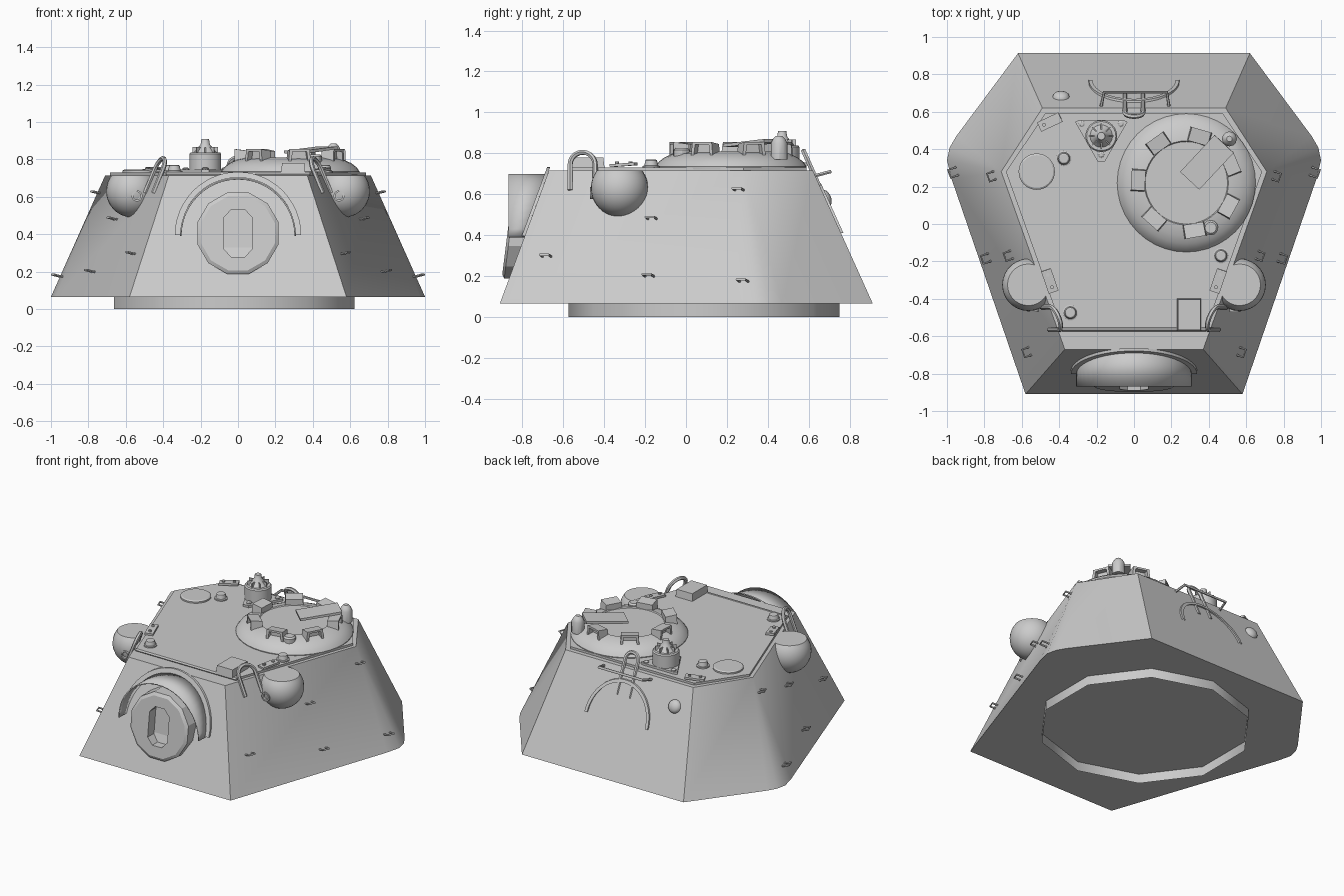
import bpy, bmesh
from math import sin, cos, pi, radians, asin
from mathutils import Vector as V, Matrix as M

if "Cube" in bpy.data.objects:
    bpy.data.objects.remove(bpy.data.objects["Cube"])


def finish(ob, angle=30):
    bpy.ops.object.select_all(action='DESELECT')
    ob.select_set(True)
    bpy.context.view_layer.objects.active = ob
    bpy.ops.object.shade_smooth_by_angle(angle=radians(angle))
    return ob


def skin(name, loops, caps=(True, True), closed=True, mat=M(), angle=30):
    """Bridge equal-length point loops into one surface."""
    bm = bmesh.new()
    rows = [[bm.verts.new(mat @ V(p)) for p in l] for l in loops]
    n = len(rows[0])
    for a, b in zip(rows, rows[1:]):
        for i in range(n if closed else n - 1):
            j = (i + 1) % n
            bm.faces.new((a[i], a[j], b[j], b[i]))
    for use, row in zip(caps, (rows[0], rows[-1])):
        if use:
            bm.faces.new(row)
    bmesh.ops.recalc_face_normals(bm, faces=bm.faces)
    me = bpy.data.meshes.new(name)
    bm.to_mesh(me)
    bm.free()
    ob = bpy.data.objects.new(name, me)
    bpy.context.collection.objects.link(ob)
    return finish(ob, angle)


def lathe(name, profile, loc, n=24, mat=M(), caps=(True, True)):
    loops = [[(r * cos(2 * pi * i / n), r * sin(2 * pi * i / n), z) for i in range(n)] for r, z in profile]
    return skin(name, loops, caps, mat=M.Translation(loc) @ mat)


def prism(name, outline, z0, z1, mat=M(), inset=1.0):
    return skin(name, [[(x, y, z0) for x, y in outline], [(x * inset, y * inset, z1) for x, y in outline]], mat=mat)


def box(name, size, loc, rz=0, tilt=0, inset=1.0):
    x, y, z = (s / 2 for s in size)
    mat = M.Translation(loc) @ M.Rotation(radians(rz), 4, 'Z') @ M.Rotation(radians(tilt), 4, 'X')
    return prism(name, [(-x, -y), (x, -y), (x, y), (-x, y)], -z, z, mat, inset)


def rod(name, pts, r):
    cu = bpy.data.curves.new(name, 'CURVE')
    cu.dimensions, cu.bevel_depth, cu.bevel_resolution, cu.use_fill_caps = '3D', r, 1, True
    sp = cu.splines.new('POLY')
    sp.points.add(len(pts) - 1)
    for q, p in zip(sp.points, pts):
        q.co = (*p, 1)
    ob = bpy.data.objects.new(name, cu)
    bpy.context.collection.objects.link(ob)
    bpy.ops.object.select_all(action='DESELECT')
    ob.select_set(True)
    bpy.context.view_layer.objects.active = ob
    bpy.ops.object.convert(target='MESH')
    finish(bpy.context.object, 50)


def loop_handle(name, base, top, across, w, r):
    base, top, across = V(base), V(top), V(across).normalized()
    up = (top - base).normalized()
    mid = top - up * w
    arc = [mid + across * w * cos(pi * i / 10) + up * w * sin(pi * i / 10) for i in range(11)]
    rod(name, [base + across * w] + arc + [base - across * w], r)


def sym(half):
    return half + [(-x, y) for x, y in reversed(half)]


def front_y(z): return -.91 + .369 * (z - .065)
def rear_y(z): return .913 - .451 * (z - .065)
def side_x(y, z): return .904 + .356 * y - .452 * (z - .065)


# Sloped hull: several bottom corner points converge on one roof corner, then clean up
bot = sym([(.58, -.91), (.975, .24), (1, .34), (.985, .41), (.95, .47), (.62, .913)])
c = (.71, .28)
top = sym([(.37, -.67), c, c, c, c, (.49, .62)])
body = skin("armour_body", [[(x, y, .065) for x, y in bot], [(x, y, .715) for x, y in top]])
bm = bmesh.new()
bm.from_mesh(body.data)
bmesh.ops.remove_doubles(bm, verts=bm.verts, dist=.0005)
bmesh.ops.recalc_face_normals(bm, faces=bm.faces)
bm.to_mesh(body.data)
bm.free()
prism("roof_plate", sym([(.385, -.56), (.685, .28), (.475, .59)]), .71, .73)
rod("roof_front_weld", [(-.385, -.562, .722), (.385, -.562, .722)], .012)

# Open base ring
ring = [(-.02 + .676 * cos(2 * pi * i / 10 + pi / 2), .087 + .662 * sin(2 * pi * i / 10 + pi / 2)) for i in range(10)]
skin("base_ring", [[(x, y, z) for x, y in ring] for z in (0, .067)], (False, False), angle=40)

# Gun mount: arched hood, weld flange and slotted disc
arc = [(cos(pi * i / 24), sin(pi * i / 24)) for i in range(25)]
def arch(r, zc, fy): return [(r * a, fy(zc + r * b), zc + r * b) for a, b in arc]
hood = skin("mount_hood", [arch(.31, .39, lambda z: -.868), arch(.31, .39, lambda z: front_y(z) + .01)],
            (False, False), closed=False)
hood.modifiers.new("thickness", 'SOLIDIFY').thickness = .008


def flange(name, r0, r1, zc, fy, out):
    o = lambda z: fy(z) + out
    skin(name, [arch(r0, zc, fy), arch(r0, zc, o), arch(r1, zc, o), arch(r1, zc, fy)], (False, False), closed=False)


flange("hood_flange", .308, .338, .395, front_y, -.015)
flange("rear_arch_weld", .222, .242, .41, rear_y, .012)
face_y = lambda z: -.9 + .125 * (z - .19)
def disc(r, fy): return [(r * cos(radians(15 + 30 * i)), fy(.405 + r * sin(radians(15 + 30 * i))),
                          .405 + r * sin(radians(15 + 30 * i))) for i in range(12)]
q = [(.075, .03), (.075, .085), (.035, .128)]
slot = q + [(-x, z) for x, z in reversed(q)]
slot += [(-x, -z) for x, z in slot]
skin("mount_disc", [disc(.225, lambda z: front_y(z) + .01), disc(.225, lambda z: face_y(z) + .012), disc(.205, face_y),
                    [(x, face_y(.405 + z), .405 + z) for x, z in slot],
                    [(x, face_y(.405 + z) + .07, .405 + z) for x, z in slot]], angle=20)

# Commander's cupola with periscopes and a tilted lid arm
cx, cy = .28, .22
lathe("cupola", [(.368, .72), (.37, .735), (.355, .757), (.325, .78), (.285, .798), (.24, .808), (.225, .81),
                 (.22, .804)], (cx, cy, 0), 40)
for i in range(7):
    a = radians(22.6 + i * 360 / 7)
    mat = M.Translation((cx + .26 * cos(a), cy + .26 * sin(a), 0)) @ M.Rotation(a, 4, 'Z')
    def rect(v, w, z0, z1): return [(v, -w, z0), (v, w, z0), (v, w - .008, z1), (v, -w + .008, z1)]
    skin("periscope", [rect(-.04, .062, .77, .845), rect(.035, .062, .77, .855), rect(.035, .046, .785, .842),
                       rect(.0, .046, .785, .842)], mat=mat)
box("hatch_cover", (.14, .27, .016), (.39, .33, .85), -43, 5)
lathe("hatch_pivot", [(.04, .77), (.04, .85), (.03, .87), (.015, .885)], (.51, .455, 0), 12)
lathe("hatch_lock", [(.04, .77), (.04, .815), (.03, .825)], (.41, -.02, 0), 12)

# Ventilator on a triangular bolted plate
vx, vy = -.175, .47
tri = [(-.14, .075), (-.12, .085), (.12, .085), (.14, .075), (.02, -.135), (-.02, -.135)]
prism("vent_plate", tri, .725, .745, M.Translation((vx, vy, 0)))
lathe("vent_drum", [(.085, .74), (.085, .83), (.078, .838), (.06, .838), (.05, .85), (.025, .88), (.02, .908)],
      (vx, vy, 0), 24)
for k in range(8):
    a = k * 45
    box("vent_fin", (.04, .006, .03), (vx + .048 * cos(radians(a)), vy + .048 * sin(radians(a)), .852), a)
for x, y in ((-.105, .065), (.105, .065), (0, -.1)):
    lathe("vent_bolt", [(.017, .74), (.017, .752), (.01, .757)], (vx + x, vy + y, 0), 8)

# Roof fittings
lathe("round_hatch", [(.097, .725), (.097, .74), (.088, .746)], (-.52, .28, 0), 32)
for x, y in ((-.375, .35), (-.34, -.475), (.465, -.17)):
    lathe("roof_cap", [(.042, .725), (.042, .738), (.034, .74), (.028, .766), (.022, .77)], (x, y, 0), 16)
box("roof_box", (.13, .175, .055), (.295, -.485, .752), 0, 0, .92)
for x, y, rz in ((-.45, -.305, 19), (.45, -.305, -19), (-.45, .545, -65)):
    box("roof_bracket", (.055, .125, .014), (x, y, .744), rz, 4)
    d = M.Rotation(radians(rz), 3, 'Z') @ V((0, .035, 0))
    for s in (-1, 1):
        lathe("bracket_bolt", [(.01, .745), (.01, .76)], (x + s * d.x, y + s * d.y, 0), 8)

# Mirrored side parts: ball housings, ports, lifting loops, staples
cut = asin(.085 / .14)
prof = [(.14 * cos(t), .14 * sin(t)) for t in [-pi / 2 + .03 + (pi / 2 + cut - .03) * i / 14 for i in range(15)]]
for s in (-1, 1):
    lathe("side_ball", prof, (s * .565, -.325, .63), 28)
    lathe("ball_port", [(.03, -.02), (.03, .015), (.02, .015), (.02, -.0)], (s * .54, -.455, .605), 14,
          M.Rotation(pi / 2, 4, 'X'))
    loop_handle("lifting_loop", (s * .475, -.505, .62), (s * .4, -.505, .805), (s * .34, .95, 0), .065, .013)
    t, n = V((s * .335, .942, 0)), V((s * .942, -.335, .25))
    for y, z in ((.26, .62), (-.165, .48), (-.68, .295), (-.18, .2), (.28, .175)):
        p = V((s * side_x(y, z), y, z))
        a, b = p - t * .022, p + t * .022
        rod("side_staple", [a - n * .01, a + n * .035, b + n * .035, b - n * .01], .006)

# Rear lifting loop, guard frame and port plug
loop_handle("rear_lifting_loop", (0, .69, .55), (0, .575, .81), (1, 0, 0), .048, .013)
rod("rear_guard", [(-.18, .61, .685), (-.16, .705, .71), (.175, .705, .71), (.19, .61, .685)], .009)
lathe("rear_port_plug", [(.045 * cos(t), .028 * sin(t)) for t in (0, .4, .8, 1.2, 1.5)],
      (-.39, rear_y(.58), .58), 16, M.Rotation(radians(-66), 4, 'X'))
